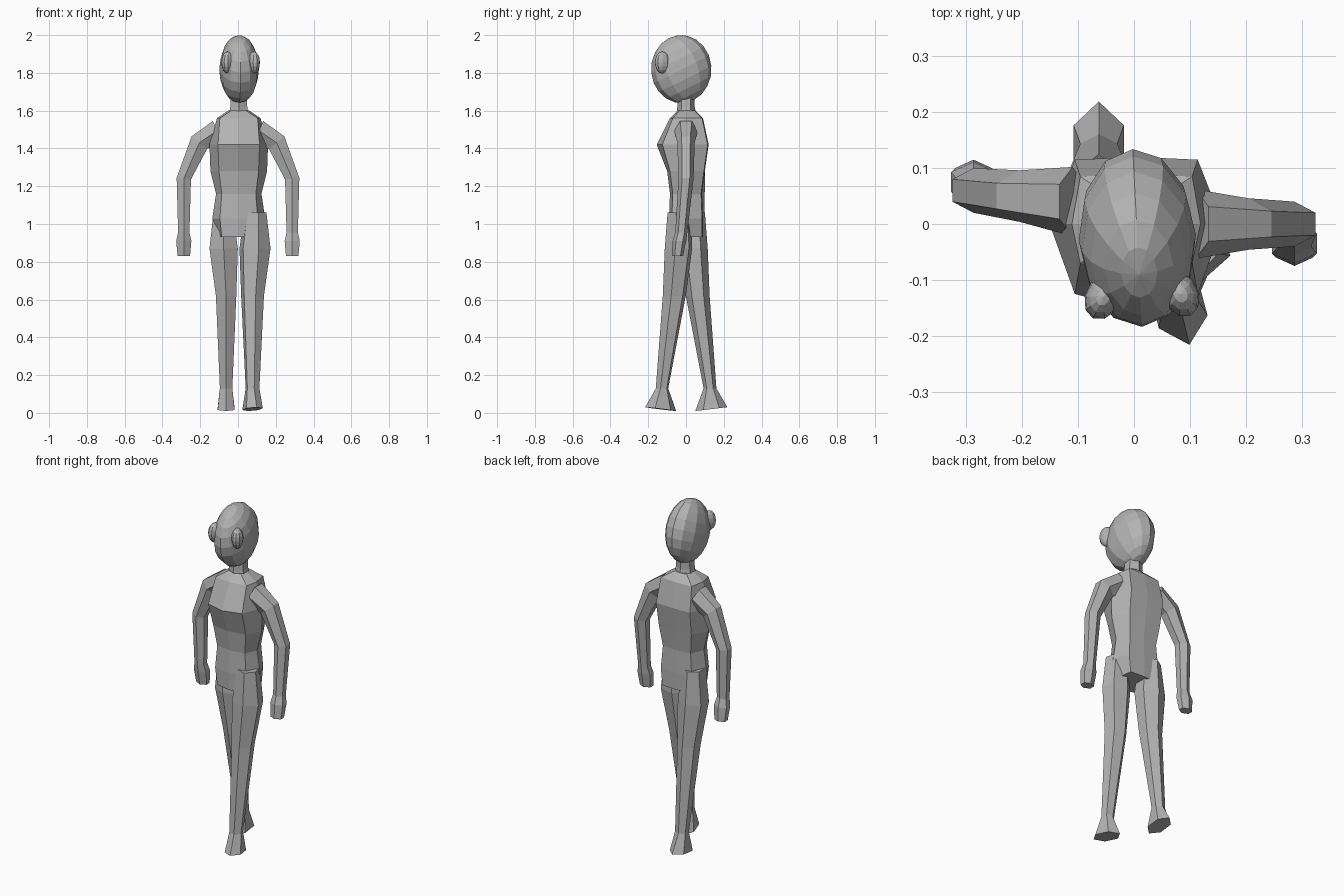
import bpy, bmesh
from math import sin, cos, pi, radians
from mathutils import Matrix, Vector

cube = bpy.data.objects.get("Cube")
if cube:
    bpy.data.objects.remove(cube)

grey = bpy.data.materials.new("plain grey")
grey.use_nodes = True
tone = (0.45, 0.45, 0.45, 1)
grey.diffuse_color = tone
grey.node_tree.nodes["Principled BSDF"].inputs["Base Color"].default_value = tone


def finish(name, bm):
    bmesh.ops.recalc_face_normals(bm, faces=bm.faces)
    mesh = bpy.data.meshes.new(name)
    bm.to_mesh(mesh)
    bm.free()
    mesh.materials.append(grey)
    obj = bpy.data.objects.new(name, mesh)
    bpy.context.collection.objects.link(obj)
    return obj


def loft(name, rings, sides=6, yaw=0):
    """Skin closed rings: centre, half width, half depth, roll and slope."""
    bm = bmesh.new()
    loops = []
    for x, y, z, w, d, roll, slope in rings:
        loop = []
        for i in range(sides):
            a = 2 * pi * i / sides
            u, v = w * sin(a) / cos(pi / 6), -d * cos(a)
            p = Matrix.Rotation(radians(yaw), 3, 'Z') @ Vector(
                (u * cos(radians(roll)), v, u * sin(radians(roll)) + v * slope))
            loop.append(bm.verts.new(p + Vector((x, y, z))))
        loops.append(loop)
    for a, b in zip(loops, loops[1:]):
        for i in range(sides):
            j = (i + 1) % sides
            bm.faces.new((a[i], a[j], b[j], b[i]))
    bm.faces.new(loops[0])
    bm.faces.new(loops[-1])
    return finish(name, bm)


def ball(name, centre, size, segments, rings, tilt, yaw=0):
    bm = bmesh.new()
    bmesh.ops.create_uvsphere(bm, u_segments=segments, v_segments=rings, radius=1)
    m = (Matrix.Translation(centre) @ Matrix.Rotation(radians(yaw), 4, 'Z')
         @ Matrix.Diagonal((*size, 1)) @ Matrix.Rotation(radians(tilt), 4, 'X'))
    bmesh.ops.transform(bm, matrix=m, verts=bm.verts)
    return finish(name, bm)


# Torso: eight-sided sections with a ridge at the front and back
def torso(sections):
    bm = bmesh.new()
    loops = []
    for z, side, panel, front, ridge, back in sections:
        half = [(0, -ridge), (panel, -front), (side, 0), (panel, back)]
        pts = half + [(0, back + 0.005)] + [(-x, y) for x, y in half[:0:-1]]
        loops.append([bm.verts.new((x + 0.004, y, z)) for x, y in pts])
    for a, b in zip(loops, loops[1:]):
        for i in range(8):
            j = (i + 1) % 8
            bm.faces.new((a[i], a[j], b[j], b[i]))
    bm.faces.new(loops[0])
    bm.faces.new(loops[-1])
    finish("torso", bm)


torso([
    (0.93, 0.10, 0.09, 0.07, 0.09, 0.085),
    (1.03, 0.14, 0.10, 0.075, 0.09, 0.085),
    (1.16, 0.12, 0.09, 0.07, 0.085, 0.08),
    (1.28, 0.150, 0.105, 0.085, 0.10, 0.095),
    (1.42, 0.155, 0.11, 0.125, 0.155, 0.115),
    (1.56, 0.115, 0.10, 0.07, 0.085, 0.085),
    (1.60, 0.055, 0.04, 0.035, 0.045, 0.045),
])

# Neck
loft("neck", [(0.004, 0.003, 1.56, 0.055, 0.055, 0, 0),
              (0.004, 0, 1.62, 0.045, 0.046, 0, 0),
              (0.004, 0, 1.70, 0.042, 0.045, 0, 0)])

# Head and bulging eyes
ball("head", (0.006, -0.025, 1.82), (0.105, 0.16, 0.18), 12, 10, 24, 3)
for name, x, y, yaw in (("right_eye", -0.055, -0.13, -25), ("left_eye", 0.083, -0.125, 25)):
    ball(name, (x, y, 1.855), (0.032, 0.043, 0.058), 10, 8, 0, yaw)

# Striding legs with flared feet, left forward and right back
for name, s, yaw in (("right_leg", -1, 0), ("left_leg", 1, 15)):
    shift = 0.007
    stations = [
        (0.085, 0.035, 1.06, 0.052, 0.065, 0),
        (0.083, 0.040, 0.87, 0.075, 0.075, 0),
        (0.070, 0.062, 0.62, 0.054, 0.063, 0),
        (0.070, 0.127, 0.13, 0.033, 0.034, 0),
        (0.070, 0.134, 0.02, 0.045, 0.085, 0.12),
    ]
    loft(name, [(s * x + shift, -s * y, z, w, d, 0, -s * k)
                for x, y, z, w, d, k in stations], yaw=yaw)

# Arms with small blocky hands, swinging opposite to the legs
swing = {"right_arm": (-1, (0.04, 0.05, 0.06, 0.065, 0.075, 0.085)),
         "left_arm": (1, (0.0, 0.0, 0.0, -0.025, -0.035, -0.045))}
for name, (s, depths) in swing.items():
    stations = [
        (0.110, 1.495, 0.055, 0.062, 65),
        (0.205, 1.430, 0.053, 0.046, 40),
        (0.287, 1.240, 0.038, 0.040, 6),
        (0.287, 0.955, 0.030, 0.032, 0),
        (0.287, 0.910, 0.040, 0.036, 0),
        (0.287, 0.830, 0.033, 0.030, 0),
    ]
    loft(name, [(s * x, y, z, w, d, s * roll, 0)
                for (x, z, w, d, roll), y in zip(stations, depths)])
